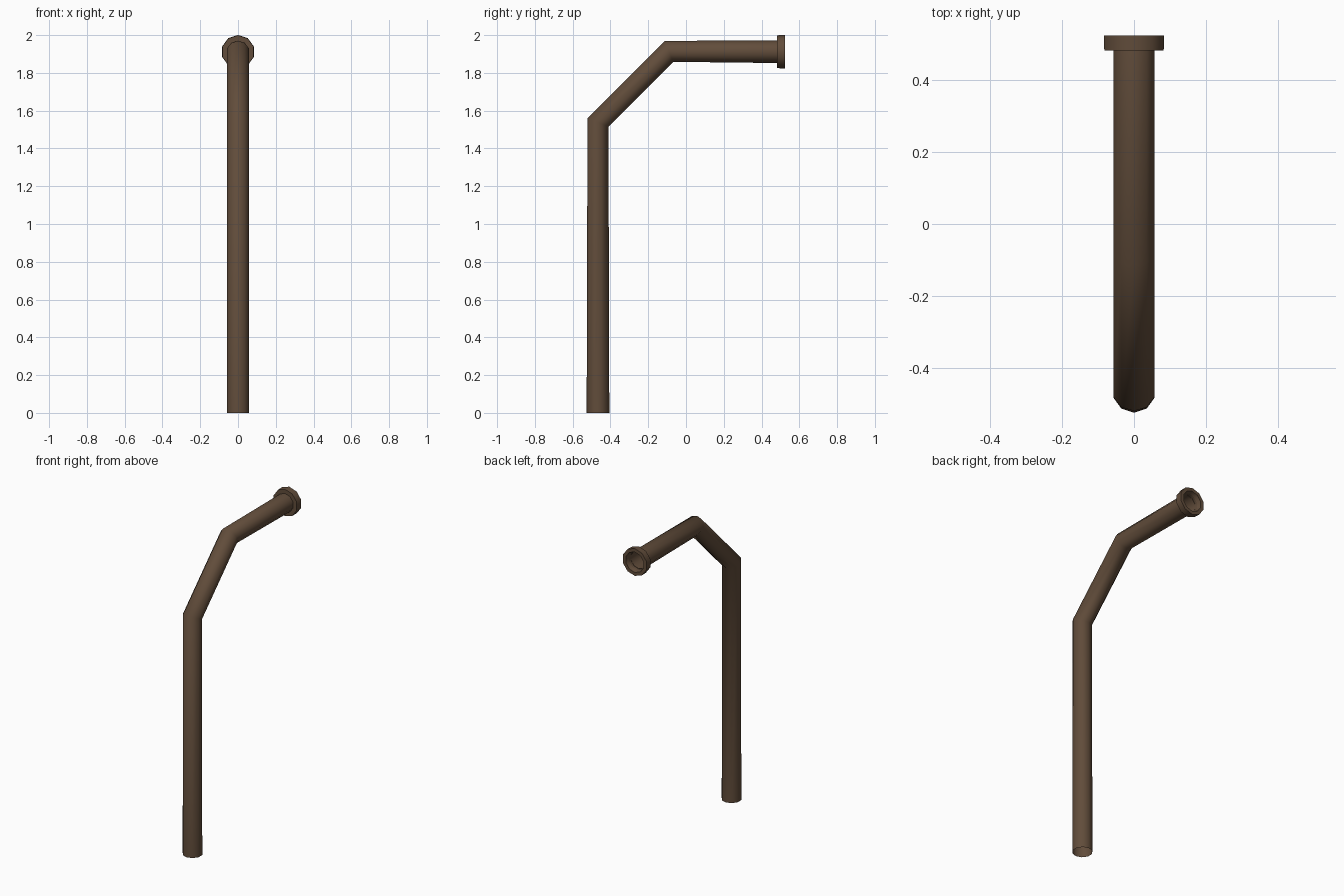
import bpy, bmesh, math

if "Cube" in bpy.data.objects:
    bpy.data.objects.remove(bpy.data.objects["Cube"])

SIDES = 10
brown = bpy.data.materials.new("dark brown")
brown.diffuse_color = (0.12, 0.073, 0.043, 1)
brown.use_nodes = True
brown.node_tree.nodes["Principled BSDF"].inputs["Base Color"].default_value = brown.diffuse_color


def loft(name, rings, smooth_angle):
    """Skin 10-sided rings; each ring is (y, z, radius, tilt in degrees)."""
    bm = bmesh.new()
    loops = []
    for y, z, r, tilt in rings:
        t = math.radians(tilt)  # 0 = flat ring facing up, 90 = facing +y
        loop = []
        for i in range(SIDES):
            a = 2 * math.pi * i / SIDES
            u, x = r * math.cos(a), r * math.sin(a)
            loop.append(bm.verts.new((x, y - u * math.cos(t), z + u * math.sin(t))))
        loops.append(loop)
    for a, b in zip(loops, loops[1:]):
        for i in range(SIDES):
            j = (i + 1) % SIDES
            bm.faces.new((a[i], b[i], b[j], a[j]))
    bm.normal_update()
    # make the outer wall face away from the pipe axis
    f = bm.faces[:][0]
    if f.normal.dot(f.calc_center_median() - sum((v.co for v in loops[0] + loops[1]),
                    f.normal * 0) / (2 * SIDES)) < 0:
        bmesh.ops.reverse_faces(bm, faces=bm.faces[:])
    me = bpy.data.meshes.new(name)
    bm.to_mesh(me)
    bm.free()
    me.materials.append(brown)
    ob = bpy.data.objects.new(name, me)
    bpy.context.collection.objects.link(ob)
    bpy.ops.object.select_all(action='DESELECT')
    ob.select_set(True)
    bpy.context.view_layer.objects.active = ob
    bpy.ops.object.shade_smooth_by_angle(angle=math.radians(smooth_angle))
    return ob


# Open bent pipe: upright, 45 degree run, horizontal spout
R = 0.06
loft("bent_pipe", [(-0.466, 0, R, 0), (-0.466, 1.538, R, 22.5),
                   (-0.09, 1.914, R, 67.5), (0.5, 1.912, R, 90)], 60)

# Collar at the spout mouth, with a recessed opening
loft("mouth_collar", [(0.483, 1.912, 0.058, 90), (0.483, 1.912, 0.087, 90),
                      (0.525, 1.912, 0.0885, 90), (0.525, 1.912, 0.066, 90),
                      (0.5, 1.912, R, 90)], 45)
